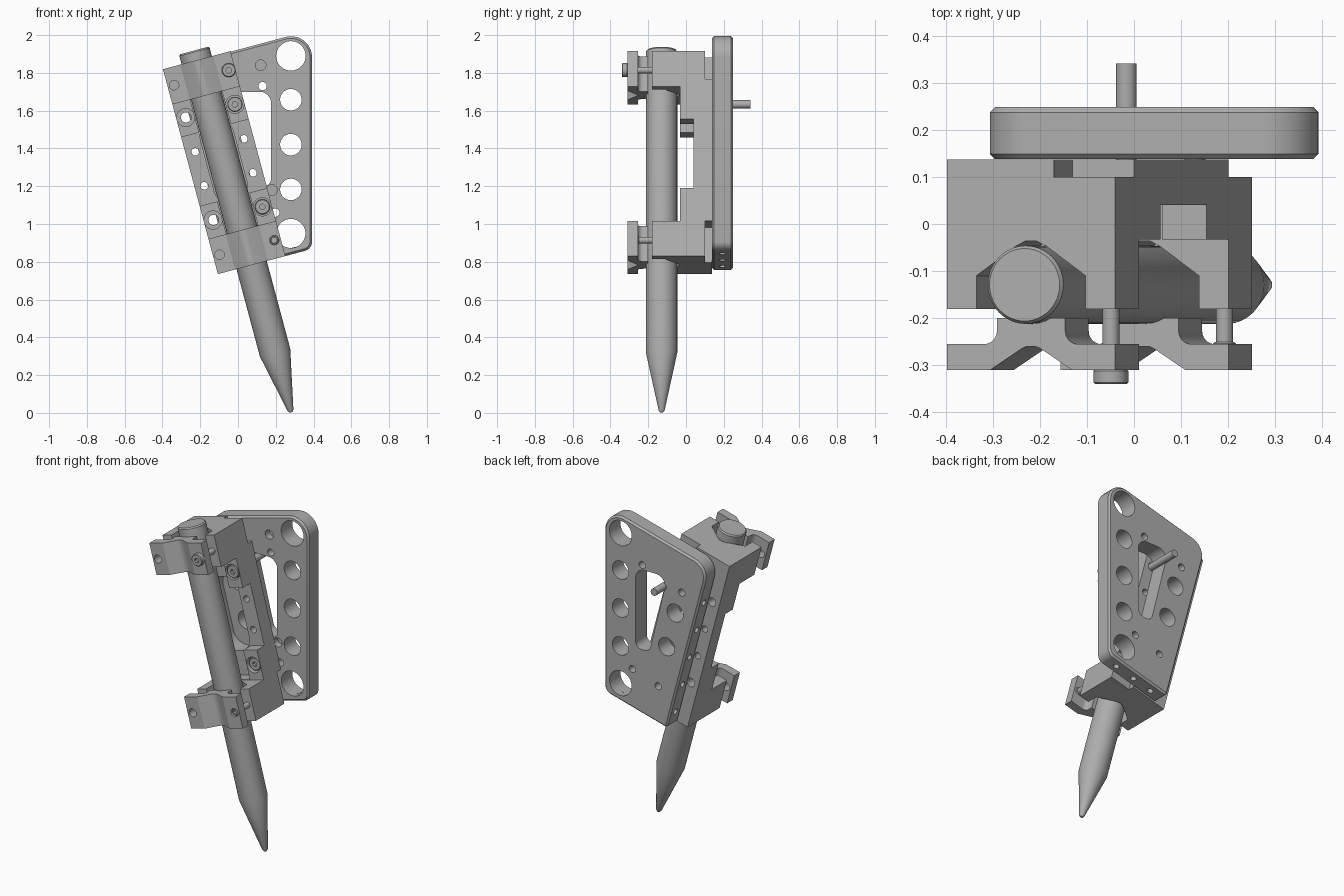
import bpy, bmesh, math
from mathutils import Matrix, Vector

if "Cube" in bpy.data.objects:
    bpy.data.objects.remove(bpy.data.objects["Cube"])

# Everything is built upright (u across, y depth, v along the rod), then tilted
TILT = Matrix.Translation((0.281, 0, 0.003)) @ Matrix.Rotation(math.radians(-15), 4, 'Y')
ROD_Y, ROD_R = -0.129, 0.083
HALF = 0.185
BOTTOM, TOP, MID = 0.807, 1.93, 1.3685

grey = bpy.data.materials.new("machined grey")
grey.use_nodes = True
grey.diffuse_color = (0.42, 0.42, 0.42, 1)
grey.node_tree.nodes["Principled BSDF"].inputs["Base Color"].default_value = (0.42, 0.42, 0.42, 1)


def local(x, z):
    p = TILT.inverted() @ Vector((x, 0, z))
    return p.x, p.z


def prism(bm, pts, axis, lo, hi, chamfer=0):
    """Extrude a 2D outline along an axis; the outline uses the other two in order."""
    def place(p, d):
        c = list(p)
        c.insert('xyz'.index(axis), d)
        return c
    a = [bm.verts.new(place(p, lo)) for p in pts]
    b = [bm.verts.new(place(p, hi)) for p in pts]
    n = len(pts)
    caps = [bm.faces.new(a), bm.faces.new(b)]
    sides = [bm.faces.new((a[i], a[(i + 1) % n], b[(i + 1) % n], b[i])) for i in range(n)]
    bmesh.ops.recalc_face_normals(bm, faces=caps + sides)
    if chamfer:
        edges = [e for f in caps for e in f.edges]
        bmesh.ops.bevel(bm, geom=edges, offset=chamfer, segments=1, affect='EDGES', profile=0.5)


def circle(cx, cy, r, n=32):
    return [(cx + r * math.cos(math.tau * i / n), cy + r * math.sin(math.tau * i / n))
            for i in range(n)]


def box(bm, u0, u1, y0, y1, v0, v1):
    prism(bm, [(u0, v0), (u1, v0), (u1, v1), (u0, v1)], 'y', y0, y1)


def rounded(corners, steps=8):
    """Round each (x, y, radius) corner of an outline with an arc."""
    out, n = [], len(corners)
    for i, (x, y, r) in enumerate(corners):
        p = Vector((x, y))
        a = (Vector(corners[i - 1][:2]) - p).normalized()
        b = (Vector(corners[(i + 1) % n][:2]) - p).normalized()
        half = a.angle(b) / 2
        c = p + (a + b).normalized() * (r / math.sin(half))
        s, e = p + a * (r / math.tan(half)) - c, p + b * (r / math.tan(half)) - c
        for k in range(steps + 1):
            t = k / steps
            d = s.lerp(e, t).normalized() * r
            out.append(tuple(c + d))
    return out


def turned(bm, profile, u, y):
    """Revolve (radius, v) points round an upright axis."""
    n = 48
    rings = [[bm.verts.new((px, py, v)) for px, py in circle(u, y, r, n)] for r, v in profile]
    for lo, hi in zip(rings, rings[1:]):
        for i in range(n):
            bm.faces.new((lo[i], lo[(i + 1) % n], hi[(i + 1) % n], hi[i]))
    bm.faces.new(rings[0])
    bm.faces.new(rings[-1])
    bmesh.ops.recalc_face_normals(bm, faces=bm.faces)


def make(name, bm):
    me = bpy.data.meshes.new(name)
    bm.to_mesh(me)
    bm.free()
    me.materials.append(grey)
    ob = bpy.data.objects.new(name, me)
    bpy.context.collection.objects.link(ob)
    return ob


def cut(ob, bm):
    cutter = make("cutter", bm)
    cutter.hide_render = True
    mod = ob.modifiers.new("cut", 'BOOLEAN')
    mod.operation, mod.solver, mod.object = 'DIFFERENCE', 'EXACT', cutter
    dg = bpy.context.evaluated_depsgraph_get()
    me = bpy.data.meshes.new_from_object(ob.evaluated_get(dg))
    ob.modifiers.clear()
    ob.data = me
    bpy.data.objects.remove(cutter)


def mirrored(pts):
    return pts + [(-u, y) for u, y in reversed(pts)]


parts = []

# Rod with a conical point
bm = bmesh.new()
turned(bm, [(0.008, 0), (0.016, 0.012), (ROD_R, 0.327), (ROD_R, 1.975), (ROD_R - 0.006, 1.983)], 0, ROD_Y)
parts.append(make("pointed_rod", bm))

# Holder block: stepped side outline, mirrored about its middle
low = [(0.137, BOTTOM), (-0.18, BOTTOM), (-0.18, 1.0), (-0.033, 1.0), (-0.033, 1.18), (0.04, 1.18)]
bm = bmesh.new()
prism(bm, low + [(y, 2 * MID - v) for y, v in reversed(low)], 'x', -HALF, HALF)
block = make("holder_block", bm)
parts.append(block)
# V groove for the rod
bm = bmesh.new()
prism(bm, mirrored([(-0.12, -0.3), (-0.12, -0.11), (-0.035, -0.048), (-0.012, -0.036)]), 'z', 0.6, 2.2)
cut(block, bm)
# channel, and notches in the rear corners
bm = bmesh.new()
box(bm, -0.087, 0.087, -0.06, 0.04, 1.003, 1.734)
box(bm, 0.05, 0.3, 0.1, 0.2, 1.777, 2.1)
box(bm, 0.05, 0.3, 0.1, 0.2, 0.7, 1.0)
cut(block, bm)
# long window and counterbores
bm = bmesh.new()
prism(bm, rounded([(-0.09, 1.15, 0.085), (0.09, 1.15, 0.085), (0.09, 1.6, 0.085), (-0.09, 1.6, 0.085)]),
      'y', 0.02, 0.3)
cut(block, bm)
bm = bmesh.new()
for u in (-0.135, 0.135):
    for v in (1.09, 1.652):
        prism(bm, circle(u, v, 0.048), 'y', -0.1, 0.01)
cut(block, bm)
bm = bmesh.new()
for u in (-0.133, 0.133):
    for v, r in ((1.09, 0.027), (1.277, 0.02), (1.463, 0.02), (1.652, 0.027)):
        prism(bm, circle(u, v, r), 'y', -0.1, 0.3)
cut(block, bm)

# Clamp caps
fillet = [(-0.103 + 0.028 * math.sin(a), -0.227 - 0.028 * math.cos(a))
          for a in (math.pi / 2 * k / 6 for k in range(7))]
outline = mirrored([(-0.09, -0.31), (-HALF, -0.31), (-HALF, -0.255)] + fillet + [(-0.075, -0.2)])
outline += [(0.02, -0.264), (0.01, -0.26), (-0.01, -0.26), (-0.02, -0.264)]
for name, v0, v1 in (("lower_clamp", BOTTOM, 1.0), ("upper_clamp", 1.737, TOP)):
    bm = bmesh.new()
    prism(bm, outline, 'z', v0, v1)
    cap = make(name, bm)
    bm = bmesh.new()
    for u in (-0.15, 0.15):
        prism(bm, circle(u, (v0 + v1) / 2, 0.025), 'y', -0.4, -0.2)
    cut(cap, bm)
    parts.append(cap)

# Screws: one through the upper clamp, one through block and plate
for name, u, v, head, y0, y1, y2 in (("clamp_screw", 0.15, 1.835, 0.037, -0.34, -0.308, -0.1),
                                     ("through_screw", 0.135, 1.652, 0.04, -0.03, 0.01, 0.341),
                                     ("lower_screw", 0.135, 1.09, 0.04, -0.02, 0.01, 0.14),
                                     ("lower_clamp_pin", 0.15, 0.9035, 0.024, -0.3, -0.25, -0.15)):
    bm = bmesh.new()
    prism(bm, circle(u, v, head), 'y', y0, y1, 0.004)
    screw = make(name, bm)
    bm = bmesh.new()
    prism(bm, circle(u, v, 0.016, 6), 'y', y0 - 0.1, y0 + 0.018)
    cut(screw, bm)
    bm = bmesh.new()
    prism(bm, circle(u, v, 0.022 if y2 > 0 else 0.018), 'y', y1 - 0.005, y2)
    parts += [screw, make(name + "_shank", bm)]

# Side plate with a vertical right edge
bm = bmesh.new()
corners = [(-0.115, BOTTOM, 0.02), (0.331, BOTTOM, 0.05), (0.631, 1.927, 0.11), (-0.115, 1.927, 0.1)]
prism(bm, rounded(corners), 'y', 0.138, 0.248, 0.011)
plate = make("side_plate", bm)
parts.append(plate)
bm = bmesh.new()
slot = [(-0.045, 1.7, 0.06), (0.08, 1.2, 0.04), (0.175, 1.2, 0.04), (0.175, 1.7, 0.06)]
prism(bm, [local(x, z) for x, z in rounded(slot)], 'y', 0, 0.4)
column = [(0.28, 1.89, 0.078), (0.28, 0.95, 0.077)] + [(0.28, z, 0.057) for z in (1.658, 1.42, 1.183)]
inner = [(-0.098, 1.49, 0.056), (-0.039, 1.264, 0.056)]
small = [(0.13, 1.73, 0.022), (-0.144, 1.63, 0.022), (0.198, 1.06, 0.022), (0.02, 1.0, 0.022)]
for x, z, r in column + inner + small:
    prism(bm, circle(*local(x, z), r), 'y', 0, 0.4)
for x, z in ((0.12, 1.84), (0.18, 1.18)):
    prism(bm, circle(*local(x, z), 0.028), 'y', 0, 0.18)
# tapped holes along the slanted, lower and upper right edges
for k in range(5):
    prism(bm, circle(0.193, 0.9 + 0.19 * k, 0.018, 16), 'x', -0.3, -0.085)
for u in (-0.03, 0.1, 0.23):
    prism(bm, circle(u, 0.193, 0.018, 16), 'z', 0.7, 0.84)
cut(plate, bm)

for ob in parts:
    ob.matrix_world = TILT

bpy.ops.object.select_all(action='DESELECT')
for ob in parts:
    ob.select_set(True)
bpy.context.view_layer.objects.active = parts[0]
bpy.ops.object.shade_smooth_by_angle(angle=math.radians(30))
